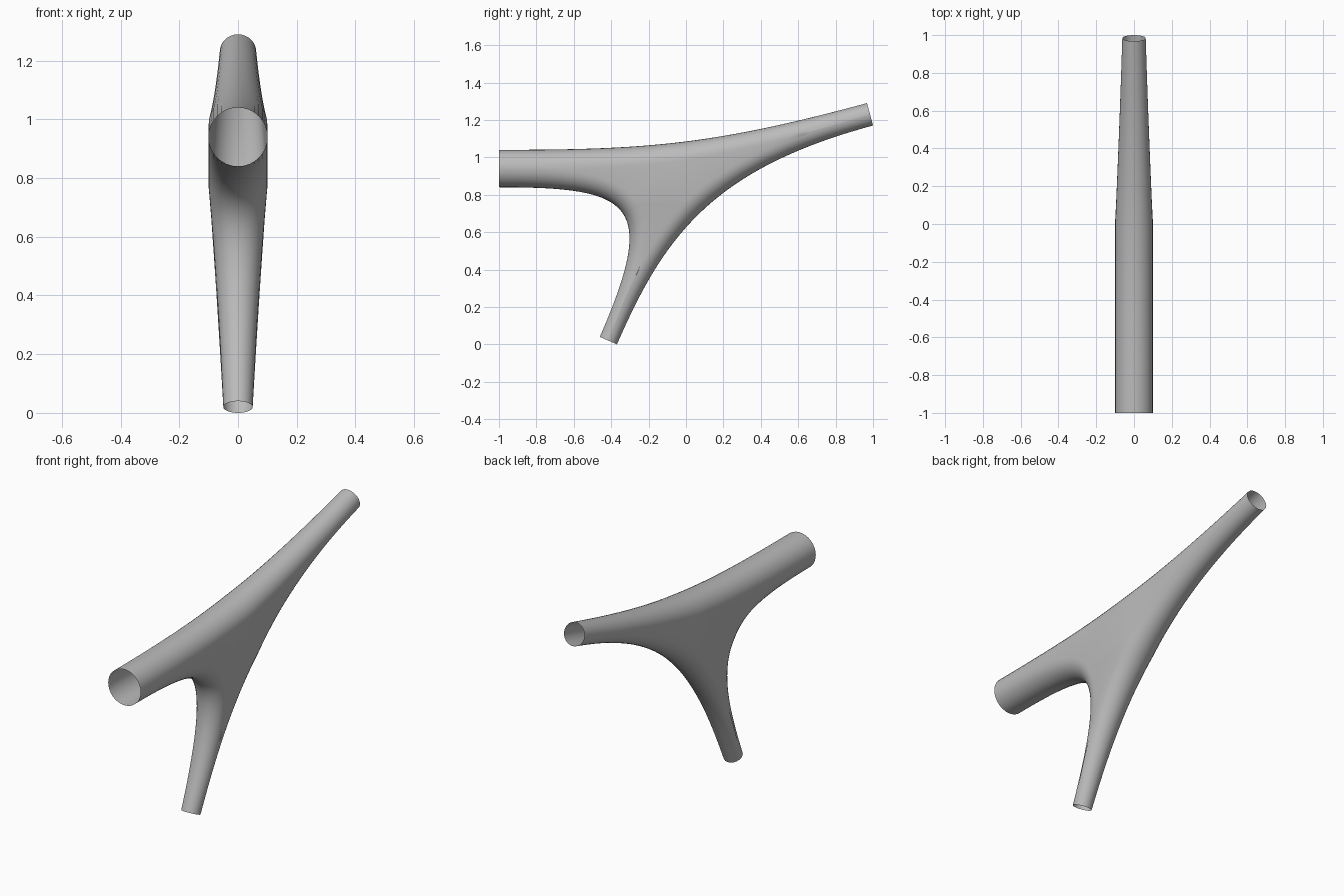
import bpy, bmesh, math
from mathutils import Vector

if "Cube" in bpy.data.objects:
    bpy.data.objects.remove(bpy.data.objects["Cube"], do_unlink=True)

ROWS, SEGS, HUB = 48, 16, 0.1

# Pipe mouths in the (y, z) plane: centre, direction into the joint, radius
mouths = [
    (Vector((-1.0, 0.94)), Vector((1, 0)), 0.1),
    (Vector((0.984, 1.23)), Vector((-0.965, -0.26)).normalized(), 0.062),
    (Vector((-0.415, 0.02)), Vector((0.4, 0.917)).normalized(), 0.05),
]
# Curve handle lengths for the strip from each mouth to the next one
handles = [(0.8, 0.85), (0.9, 0.62), (0.78, 0.72)]


def left(d):
    return Vector((-d.y, d.x))


def bezier(p, t):
    """Point and unit tangent on a cubic curve."""
    u = 1 - t
    point = p[0]*u**3 + p[1]*3*u*u*t + p[2]*3*u*t*t + p[3]*t**3
    tangent = (p[1]-p[0])*u*u + (p[2]-p[1])*2*u*t + (p[3]-p[2])*t*t
    return point, tangent.normalized()


bm = bmesh.new()

# Three half-tube strips, each sweeping from one mouth to the next
strips = []
for k in range(3):
    c0, d0, r0 = mouths[k]
    c1, d1, r1 = mouths[(k + 1) % 3]
    h0, h1 = handles[k]
    start, end = c0 + left(d0)*r0, c1 - left(d1)*r1
    path = [start, start + d0*h0, end + d1*h1, end]
    rows = []
    for i in range(ROWS + 1):
        t = i / ROWS
        p, tangent = bezier(path, t)
        r = HUB + ((r0 if t < 0.5 else r1) - HUB) * abs(2*t - 1)
        out = left(tangent)
        axis = p - out*r
        row = []
        for j in range(SEGS + 1):
            a = math.pi * j / SEGS
            q = axis + out * (r * math.sin(a))
            row.append(bm.verts.new((r * math.cos(a), q.x, q.y)))
        rows.append(row)
    for a, b in zip(rows, rows[1:]):
        for j in range(SEGS):
            bm.faces.new((a[j], a[j+1], b[j+1], b[j]))
    strips.append(rows)

# Flat cheeks joining the strips on both sides
half = ROWS // 2
for side in (0, SEGS):
    for k in range(3):
        near, far = strips[k], strips[k - 1]
        for i in range(half):
            bm.faces.new((near[i][side], near[i+1][side],
                          far[ROWS-i-1][side], far[ROWS-i][side]))
    bm.faces.new([s[half][side] for s in strips])

bmesh.ops.remove_doubles(bm, verts=bm.verts[:], dist=0.0005)
bmesh.ops.recalc_face_normals(bm, faces=bm.faces[:])

mesh = bpy.data.meshes.new("branch_pipe")
bm.to_mesh(mesh)
bm.free()
pipe = bpy.data.objects.new("branch_pipe", mesh)
bpy.context.collection.objects.link(pipe)

# Plain grey surface
grey = bpy.data.materials.new("grey")
grey.use_nodes = True
colour = (0.5, 0.5, 0.5, 1)
grey.diffuse_color = colour
grey.node_tree.nodes["Principled BSDF"].inputs["Base Color"].default_value = colour
mesh.materials.append(grey)

bpy.context.view_layer.objects.active = pipe
pipe.select_set(True)
bpy.ops.object.shade_smooth_by_angle(angle=math.radians(40))
